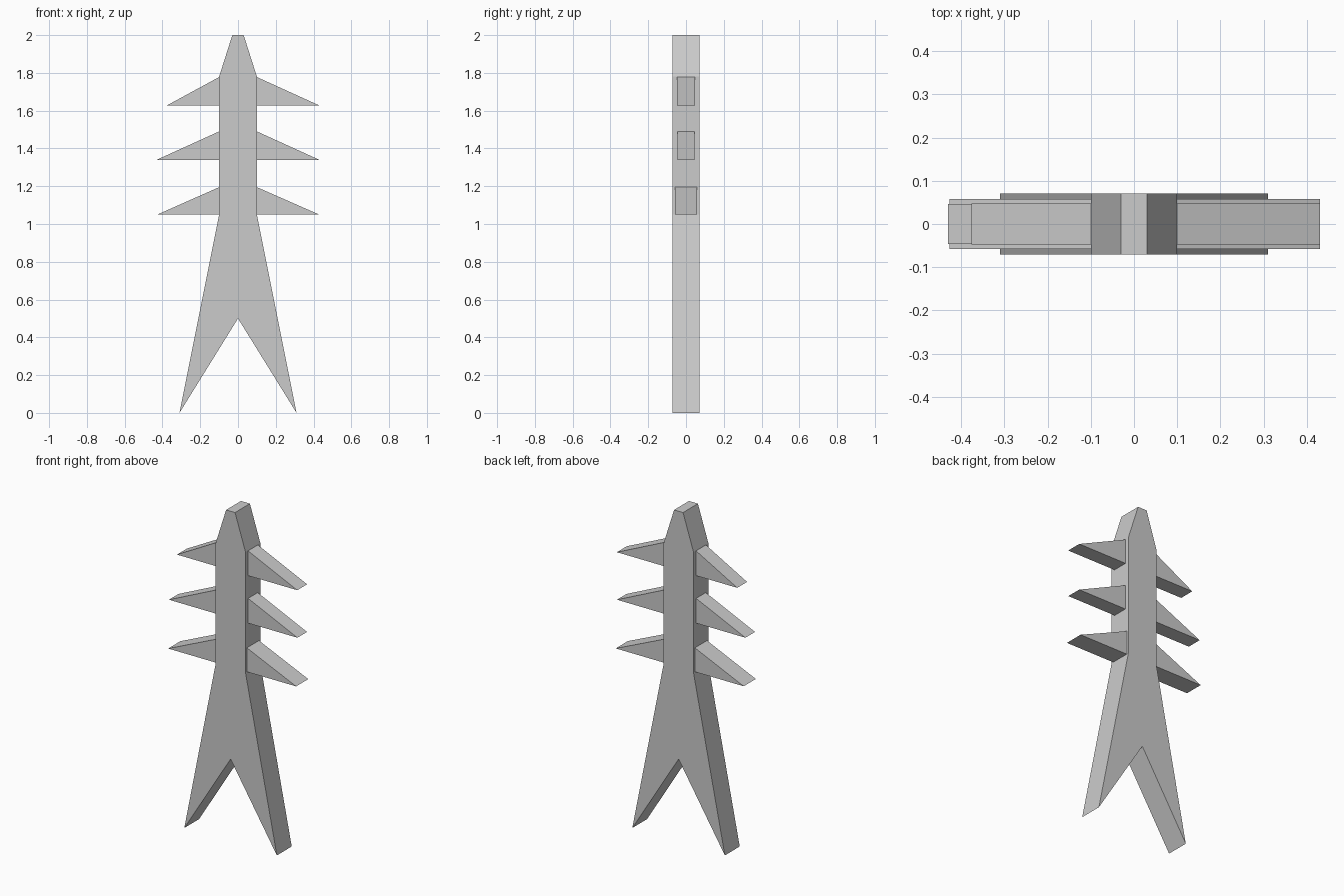
import bpy, bmesh

if "Cube" in bpy.data.objects:
    bpy.data.objects.remove(bpy.data.objects["Cube"])


def prism(name, profile, half_depth):
    """Extrude an x-z outline symmetrically along y."""
    bm = bmesh.new()
    face = bm.faces.new([bm.verts.new((x, -half_depth, z)) for x, z in profile])
    ext = bmesh.ops.extrude_face_region(bm, geom=[face])
    verts = [g for g in ext["geom"] if isinstance(g, bmesh.types.BMVert)]
    bmesh.ops.translate(bm, verts=verts, vec=(0, 2 * half_depth, 0))
    bmesh.ops.recalc_face_normals(bm, faces=bm.faces)
    mesh = bpy.data.meshes.new(name)
    bm.to_mesh(mesh)
    bm.free()
    obj = bpy.data.objects.new(name, mesh)
    bpy.context.collection.objects.link(obj)
    return obj


# Tower body: splayed legs, straight mast, tapered peak
half = [(0.31, 0), (0.10, 1.05), (0.10, 1.78), (0.03, 2.0)]
mirrored = [(-x, z) for x, z in reversed(half)]
prism("tower_body", [(0, 0.5)] + half + mirrored, 0.071)

# Cross arms: level, bottom z, top z, half depth, left reach, right reach
arms = [
    ("lower", 1.05, 1.195, 0.058, 0.427, 0.43),
    ("middle", 1.34, 1.49, 0.046, 0.43, 0.43),
    ("upper", 1.628, 1.778, 0.047, 0.376, 0.43),
]
for level, low, high, depth, left, right in arms:
    for side, sign, reach in (("left", -1, left), ("right", 1, right)):
        prism(f"{level}_{side}_arm",
              [(sign * 0.10, low), (sign * reach, low), (sign * 0.10, high)], depth)
